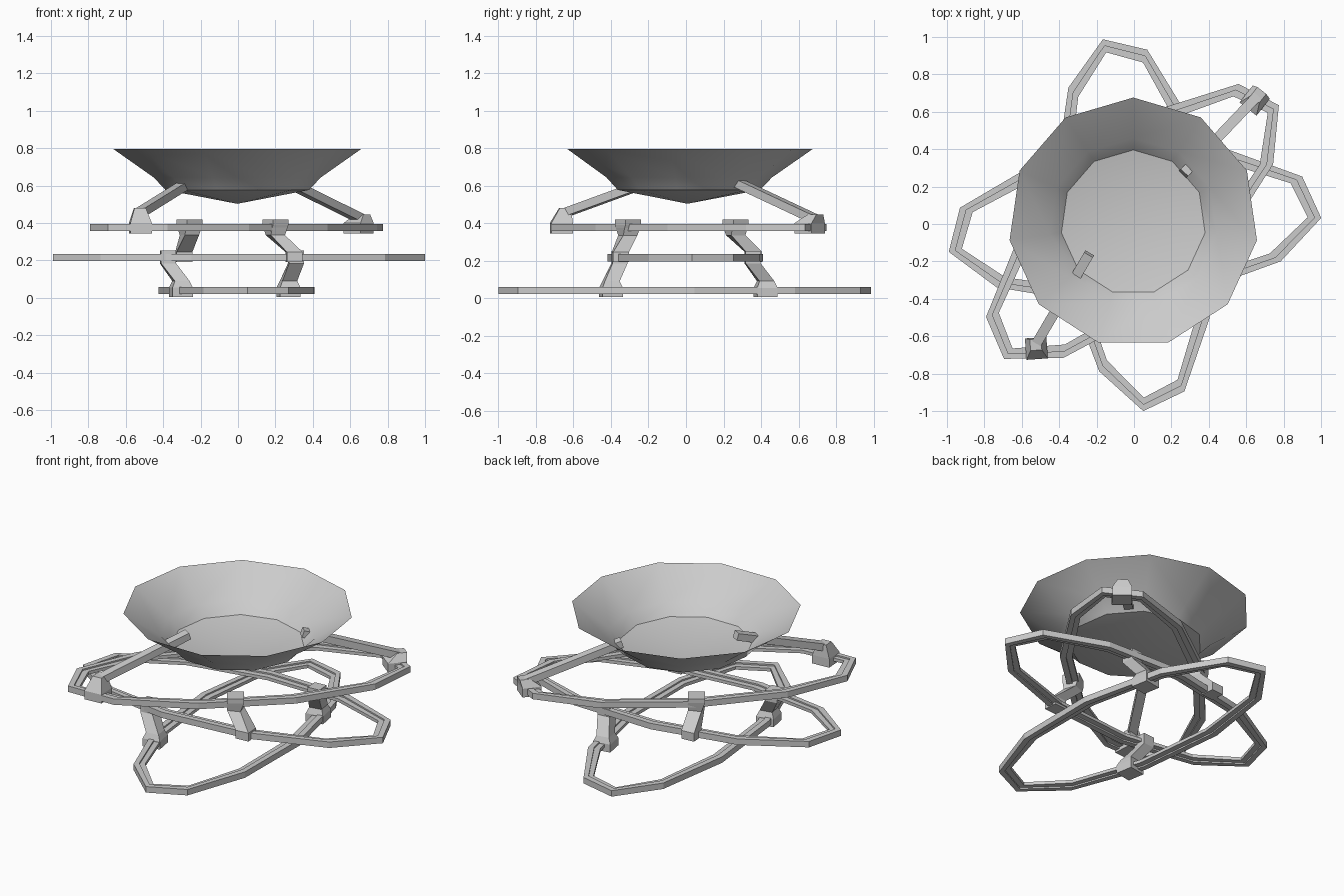
import bpy, bmesh, math
from mathutils import Vector

if "Cube" in bpy.data.objects:
    bpy.data.objects.remove(bpy.data.objects["Cube"])

N = 11  # every round part has eleven sides


def finish(name, bm, smooth=False):
    bmesh.ops.recalc_face_normals(bm, faces=bm.faces)
    me = bpy.data.meshes.new(name)
    bm.to_mesh(me)
    bm.free()
    ob = bpy.data.objects.new(name, me)
    bpy.context.collection.objects.link(ob)
    if smooth:
        bpy.context.view_layer.objects.active = ob
        ob.select_set(True)
        bpy.ops.object.shade_smooth_by_angle(angle=math.radians(30))
        ob.select_set(False)
    return ob


def bridge(bm, a, b):
    n = len(a)
    for i in range(n):
        bm.faces.new((a[i], a[(i + 1) % n], b[(i + 1) % n], b[i]))


def oval(bm, a, b, z, turn, c=(0, 0)):
    verts = []
    t = math.radians(turn)
    for i in range(N):
        p = math.pi / 2 + i * 2 * math.pi / N
        x, y = a * math.cos(p), b * math.sin(p)
        verts.append(bm.verts.new((c[0] + x * math.cos(t) - y * math.sin(t),
                                   c[1] + x * math.sin(t) + y * math.cos(t), z)))
    return verts


# oval hoops: full-height outer band with a thinner inner lip
def hoop(name, z, turn):
    bm = bmesh.new()
    section = [(0, -.019), (0, .019), (.036, .019), (.036, .010),
               (.072, .010), (.072, -.010), (.036, -.010), (.036, -.019)]
    loops = [oval(bm, 1.01 - w, .412 - w, z + h, turn) for w, h in section]
    for i, l in enumerate(loops):
        bridge(bm, l, loops[(i + 1) % len(loops)])
    finish(name, bm)


hoop("lower_hoop", .04, -83.8)
hoop("middle_hoop", .215, 5.2)
hoop("upper_hoop", .377, 42.7)

# thin open bowl with shallow pointed floor
bm = bmesh.new()
c = (-.004, .008)
rows = [oval(bm, r, r, z, 0, c) for r, z in [(.668, .795), (.45, .643), (.388, .577)]]
bridge(bm, rows[0], rows[1])
bridge(bm, rows[1], rows[2])
tip = bm.verts.new((c[0], c[1], .503))
for i in range(N):
    bm.faces.new((rows[2][i], rows[2][(i + 1) % N], tip))
finish("bowl", bm, True)


def loft(bm, sections):
    """Rows of (x, y, z, width, turn): stacked level squares."""
    rows = []
    for x, y, z, w, turn in sections:
        t = math.radians(turn)
        u = Vector((math.cos(t), math.sin(t), 0)) * w / 2
        v = Vector((-u.y, u.x, 0))
        p = Vector((x, y, z))
        rows.append([bm.verts.new(p + q) for q in (-u - v, u - v, u + v, v - u)])
    for a, b in zip(rows, rows[1:]):
        bridge(bm, a, b)
    bm.faces.new(rows[0])
    bm.faces.new(rows[-1])


# connectors between lower and middle hoops
for side, p, q in [("left", (-.305, -.40), (-.375, -.355)),
                   ("right", (.27, .425), (.31, .355))]:
    bm = bmesh.new()
    loft(bm, [(*p, .005, .11, 10), (*p, .055, .11, 10), (*p, .09, .08, 10),
              (*q, .185, .08, 5), (*q, .252, .08, 5)])
    finish("lower_connector_" + side, bm)

# connectors between middle and upper hoops
for side, p, q in [("front", (.30, -.35), (.20, -.31)),
                   ("back", (-.29, .36), (-.26, .265))]:
    bm = bmesh.new()
    loft(bm, [(*p, .192, .085, 5), (*p, .245, .085, 5), (*q, .335, .08, 20),
              (*q, .375, .095, 30), (*q, .39, .10, 35), (*q, .418, .10, 35)])
    finish("upper_connector_" + side, bm)


# clamps on the upper hoop with slanted arms piercing the bowl
def arm(name, base, start, end, turn, top):
    bm = bmesh.new()
    loft(bm, [(*base, .345, .115, turn), (*base, .40, .115, turn),
              (*start[:2], top, .06, turn)])
    a, b = Vector(start), Vector(end)
    d = (b - a).normalized()
    s = d.cross(Vector((0, 0, 1))).normalized() * .027
    u = s.cross(d).normalized() * .022
    ends = [[bm.verts.new(p + q) for q in (s + u, s - u, -s - u, u - s)] for p in (a, b)]
    bridge(bm, *ends)
    for e in ends:
        bm.faces.new(e)
    finish(name, bm)


arm("bowl_arm_left", (-.522, -.665), (-.525, -.645, .455), (-.24, -.16, .632), 4, .48)
arm("bowl_arm_right", (.645, .66), (.665, .69, .42), (.265, .27, .617), 52, .445)
